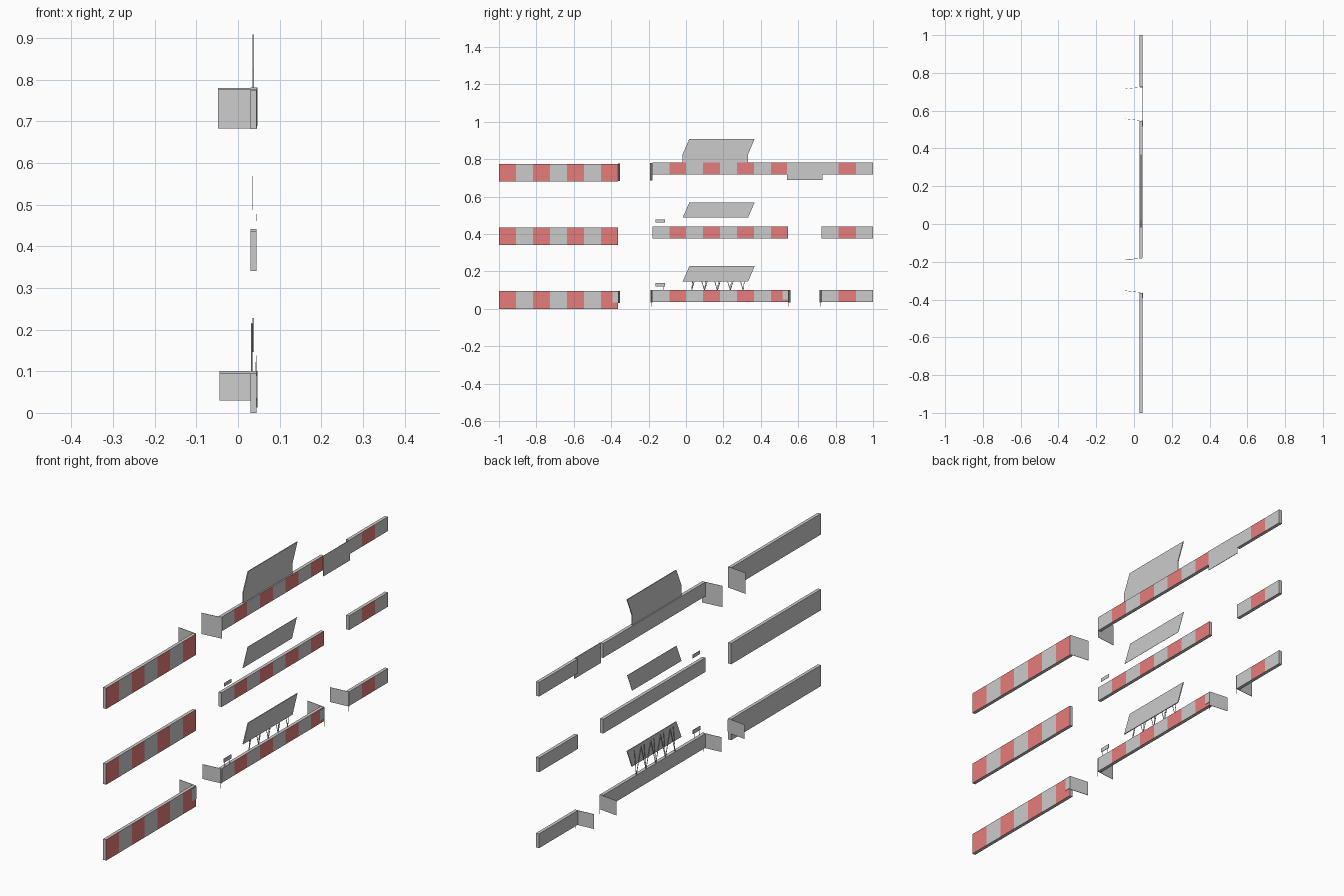
import bpy, bmesh
from mathutils import Vector

if "Cube" in bpy.data.objects:
    bpy.data.objects.remove(bpy.data.objects["Cube"])

red = bpy.data.materials.new("barrier_red")
red.diffuse_color = (0.8, 0.2, 0.2, 1)
red.use_nodes = True
red.node_tree.nodes["Principled BSDF"].inputs["Base Color"].default_value = red.diffuse_color
grey = bpy.data.materials.new("barrier_grey")
grey.diffuse_color = (0.8, 0.8, 0.8, 1)
grey.use_nodes = True
grey.node_tree.nodes["Principled BSDF"].inputs["Base Color"].default_value = grey.diffuse_color

X0, X1 = 0.030, 0.045      # back and front of the barrier bars
ROWS = {"lower": 0.0, "middle": 0.341, "upper": 0.681}


def finish(name, bm, mats=()):
    bmesh.ops.recalc_face_normals(bm, faces=bm.faces)
    me = bpy.data.meshes.new(name)
    bm.to_mesh(me)
    bm.free()
    for m in mats:
        me.materials.append(m)
    ob = bpy.data.objects.new(name, me)
    bpy.context.collection.objects.link(ob)
    return ob


def striped_bar(name, y0, y1, z0, z1, count, red_first):
    """Box bar cut into equal stripes, red only on the front (+x) faces."""
    bm = bmesh.new()
    rings = []
    for i in range(count + 1):
        y = y0 + (y1 - y0) * i / count
        rings.append([bm.verts.new((x, y, z)) for x, z in
                      ((X0, z0), (X1, z0), (X1, z1), (X0, z1))])
    for i in range(count):
        a, b = rings[i], rings[i + 1]
        for k in range(4):
            f = bm.faces.new((a[k], a[(k + 1) % 4], b[(k + 1) % 4], b[k]))
            if k == 1 and (i % 2 == 0) == red_first:
                f.material_index = 1
    bm.faces.new(rings[0])
    bm.faces.new(rings[-1])
    return finish(name, bm, (grey, red))


def prism(name, outline, offset):
    """Flat outline extruded along offset."""
    bm = bmesh.new()
    f = bm.faces.new([bm.verts.new(p) for p in outline])
    ext = bmesh.ops.extrude_face_region(bm, geom=[f])
    bmesh.ops.translate(bm, vec=offset,
                        verts=[v for v in ext["geom"] if isinstance(v, bmesh.types.BMVert)])
    return finish(name, bm)


def box(name, x0, x1, y0, y1, z0, z1):
    return prism(name, [(x0, y0, z0), (x0, y1, z0), (x0, y1, z1), (x0, y0, z1)],
                 (x1 - x0, 0, 0))


def flap(name, ya, yb, xb, z0, z1):
    """Thin end plate reaching backwards, slightly slanted."""
    return prism(name, [(0.046, ya, z0), (xb, yb, z0), (xb, yb, z1), (0.046, ya, z1)],
                 (0, 0.0015, 0))


def rods(name, pts, r):
    cu = bpy.data.curves.new(name, "CURVE")
    cu.dimensions = "3D"
    cu.bevel_depth = r
    cu.bevel_resolution = 0
    cu.use_fill_caps = True
    for a, b in pts:
        s = cu.splines.new("POLY")
        s.points.add(1)
        s.points[0].co = (*a, 1)
        s.points[1].co = (*b, 1)
    ob = bpy.data.objects.new(name, cu)
    bpy.context.collection.objects.link(ob)


# Striped bars and slanted boards on all three rows
for row, z in ROWS.items():
    striped_bar(row + "_long_bar", -1, -0.364, z, z + 0.094, 7, True)
    striped_bar(row + "_centre_bar", -0.18, 0.545, z + 0.036, z + 0.1, 8, False)
    striped_bar(row + "_short_bar", 0.725, 1, z + 0.036, z + 0.1, 3, False)
    t = 0.001 if row == "middle" else 0.004
    prism(row + "_slanted_board",
          [(0.035, y, z + h) for y, h in
           ((-0.018, 0.146), (0.332, 0.146), (0.367, 0.228), (0.018, 0.228))], (t, 0, 0))

# Small plates above the bars
box("middle_small_plate", 0.0435, 0.0445, -0.163, -0.111, 0.461, 0.477)
box("lower_small_plate", 0.043, 0.045, -0.163, -0.111, 0.12, 0.138)
rods("small_plate_posts", [((0.043, y, 0.098), (0.043, y, 0.122))
                           for y in (-0.155, -0.119)], 0.0012)

# Zigzag truss behind the lower board
nodes = []
for i in range(9):
    nodes.append((0.033, 0.03 + 0.0345 * i, 0.098 if i % 2 == 0 else 0.215))
rods("truss", list(zip(nodes, nodes[1:])), 0.0018)
rods("truss_uprights", [((0.033, 0.03 + 0.069 * i, 0.098),
                         (0.033, 0.043 + 0.069 * i, 0.215)) for i in range(5)], 0.0015)

# Lower row end flaps, thin pins and front clips
for name, ya, yb, z0, z1 in (("long", -0.364, -0.354, 0.03, 0.094),
                             ("centre_left", -0.181, -0.19, 0.034, 0.1),
                             ("centre_right", 0.546, 0.556, 0.034, 0.1),
                             ("short", 0.724, 0.715, 0.034, 0.1)):
    flap("lower_flap_" + name, ya, yb, -0.044, z0, z1)
rods("flap_pins", [((0.0455, y, 0.013), (0.0455, y, 0.1))
                   for y in (-0.186, 0.547, 0.721)], 0.0012)
box("long_bar_clip", 0.045, 0.0465, -0.392, -0.362, 0.035, 0.09)
box("centre_bar_clip", 0.045, 0.0465, 0.517, 0.547, 0.05, 0.096)

# Upper row end flaps, joining plate and board skirt
flap("upper_flap_long", -0.364, -0.354, -0.048, 0.683, 0.777)
flap("upper_flap_centre", -0.181, -0.192, -0.048, 0.685, 0.78)
box("joining_plate", 0.0445, 0.0465, 0.54, 0.729, 0.689, 0.781)
box("upper_board_skirt", 0.035, 0.039, -0.018, 0.332, 0.78, 0.827)
